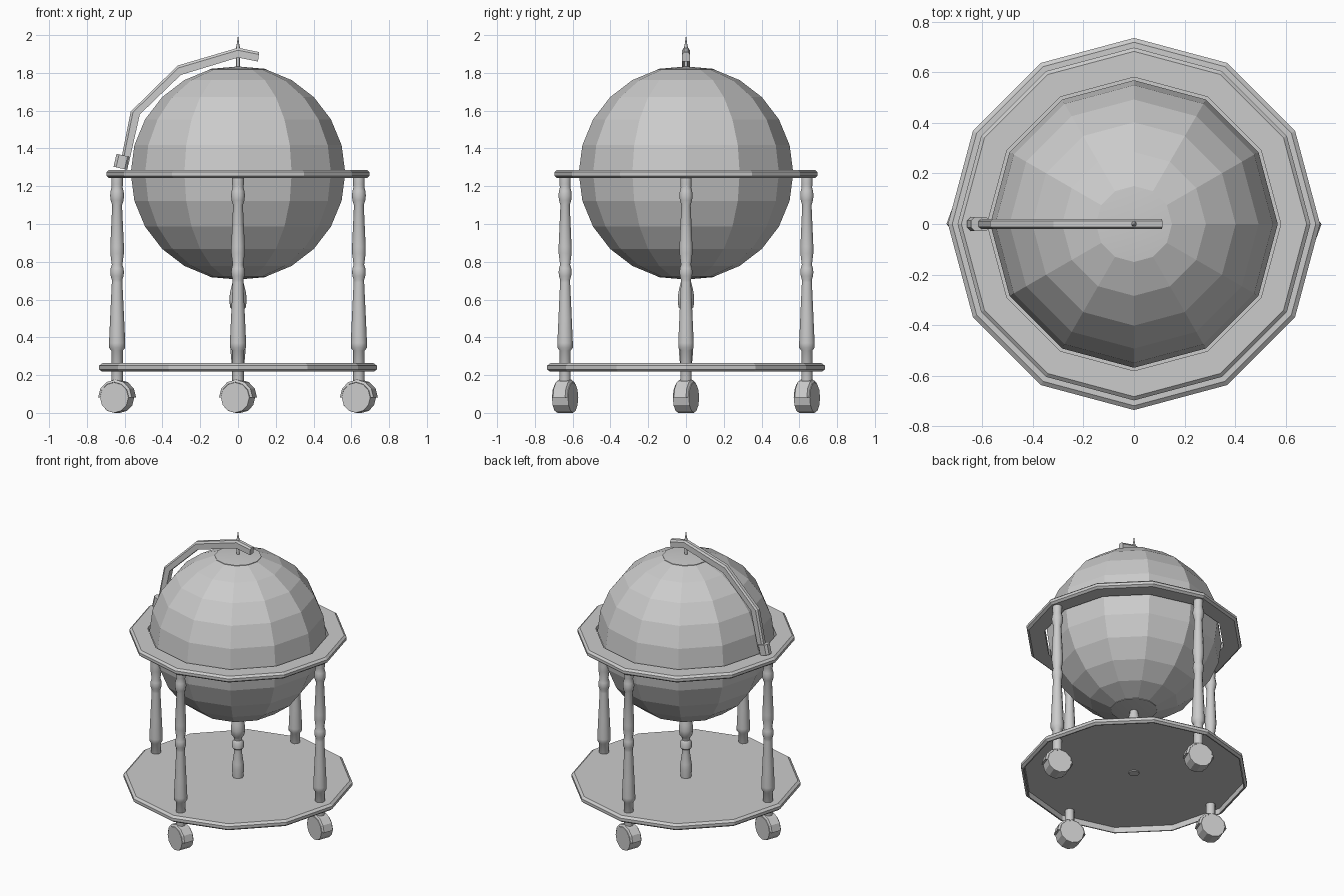
import bpy, bmesh, math
from mathutils import Matrix, Vector

if "Cube" in bpy.data.objects:
    bpy.data.objects.remove(bpy.data.objects["Cube"])


def finish(name, bm, matrix=Matrix(), smooth=0):
    bmesh.ops.remove_doubles(bm, verts=bm.verts, dist=1e-5)
    bmesh.ops.recalc_face_normals(bm, faces=bm.faces)
    bm.transform(matrix)
    mesh = bpy.data.meshes.new(name)
    bm.to_mesh(mesh)
    bm.free()
    ob = bpy.data.objects.new(name, mesh)
    bpy.context.collection.objects.link(ob)
    if smooth:
        bpy.ops.object.select_all(action='DESELECT')
        ob.select_set(True)
        bpy.context.view_layer.objects.active = ob
        bpy.ops.object.shade_smooth_by_angle(angle=math.radians(smooth))
    return ob


def lathe(name, profile, sides=12, matrix=Matrix(), closed=False, smooth=0):
    """Spin (radius, z) points around z."""
    bm = bmesh.new()
    rings = []
    for k in range(sides):
        a = 2 * math.pi * k / sides
        rings.append([bm.verts.new((r * math.cos(a), r * math.sin(a), z)) for r, z in profile])
    n = len(profile)
    for k in range(sides):
        p, q = rings[k], rings[(k + 1) % sides]
        for i in range(n if closed else n - 1):
            j = (i + 1) % n
            if profile[i][0] or profile[j][0]:
                bm.faces.new((p[i], q[i], q[j], p[j]))
    return finish(name, bm, matrix, smooth)


def loft(name, sections, matrix=Matrix()):
    """Skin a row of equal sized sections and cap both ends."""
    bm = bmesh.new()
    rows = [[bm.verts.new(p) for p in s] for s in sections]
    n = len(rows[0])
    for a, b in zip(rows, rows[1:]):
        for i in range(n):
            j = (i + 1) % n
            bm.faces.new((a[i], a[j], b[j], b[i]))
    bm.faces.new(rows[0])
    bm.faces.new(rows[-1])
    return finish(name, bm, matrix)


# Globe (open under its caps) and the polar caps
C, R = 1.27, 0.568
lathe("globe", [(R * math.cos(math.radians(t)), C + R * math.sin(math.radians(t)))
                for t in range(-75, 76, 15)])
for name, s in (("top_cap", 1), ("bottom_cap", -1)):
    lathe(name, [(0.14, C + s * 0.541), (0.15, C + s * 0.541), (0.15, C + s * 0.551),
                 (0.0, C + s * 0.564)], smooth=30)

# Horizon ring and base shelf (hollow underneath)
lathe("horizon_ring", [(0.58, 1.243), (0.682, 1.243), (0.697, 1.255), (0.697, 1.274),
                       (0.682, 1.287), (0.58, 1.287)], closed=True)
lathe("base_shelf", [(0, 0.257), (0.712, 0.257), (0.712, 0.218), (0.72, 0.218), (0.735, 0.23),
                     (0.735, 0.25), (0.718, 0.263), (0, 0.263)])

# Central spindle and pole pin
lathe("centre_spindle", [(0, 0.25), (0.034, 0.25), (0.034, 0.265), (0.04, 0.33),
                         (0.036, 0.36), (0.026, 0.43), (0.026, 0.46), (0.037, 0.47),
                         (0.037, 0.51), (0.026, 0.525), (0.028, 0.545), (0.042, 0.56),
                         (0.046, 0.6), (0.042, 0.64), (0.028, 0.695), (0.02, 0.73), (0, 0.73)],
      10, smooth=40)
lathe("pole_pin", [(0, 1.82), (0.01, 1.82), (0.01, 1.935), (0.006, 1.955), (0, 2.0)], 8, smooth=50)

# Turned legs with casters
leg_profile = [(0, 0.15), (0.031, 0.15), (0.031, 0.33), (0.043, 0.345), (0.043, 0.37),
               (0.037, 0.5), (0.028, 0.69), (0.028, 0.705), (0.034, 0.725), (0.036, 0.745),
               (0.034, 0.765), (0.028, 0.785), (0.036, 0.845), (0.036, 0.88), (0.026, 1.1),
               (0.034, 1.125), (0.037, 1.15), (0.034, 1.175), (0.029, 1.195), (0.031, 1.21),
               (0.031, 1.25), (0, 1.25)]
arc = [math.radians(180 * k / 6) for k in range(7)]
for name, x, y in (("front", 0, -0.64), ("back", 0, 0.64), ("left", -0.64, 0), ("right", 0.64, 0)):
    lathe(name + "_leg", leg_profile, 10, Matrix.Translation((x, y, 0)), smooth=50)
    hub = (Matrix.Translation((x, y, 0.081)) @ Matrix.Rotation(math.radians(-20), 4, 'Z'))
    # Wheel with its axle along y
    lathe(name + "_wheel", [(0, -0.045), (0.08, -0.045), (0.081, -0.042), (0.081, 0.042),
                            (0.08, 0.045), (0, 0.045)], 12,
          hub @ Matrix.Rotation(math.pi / 2, 4, 'X'))
    # Half-round hood over the wheel
    loft(name + "_caster_hood",
         [[(r * math.cos(a), w, r * math.sin(a))
           for r, w in ((0.082, -0.042), (0.095, -0.034), (0.095, 0.034), (0.082, 0.042))]
          for a in arc], hub)

# Meridian arm: outer and inner path points in the xz plane
outer = [(-0.625, 1.31), (-0.568, 1.595), (-0.319, 1.839), (0, 1.933), (0.112, 1.91)]
inner = [(-0.578, 1.32), (-0.52, 1.58), (-0.303, 1.789), (0, 1.881), (0.106, 1.86)]
sections = []
for o, i in zip(outer, inner):
    o, i = Vector((o[0], 0, o[1])), Vector((i[0], 0, i[1]))
    sections.append([o.lerp(i, t) + Vector((0, w, 0)) for t, w in
                     ((0, -0.011), (0.25, -0.02), (1, -0.02), (1, 0.02), (0.25, 0.02), (0, 0.011))])
loft("meridian_arm", sections)

# Clamp joining the arm to the ring
bm = bmesh.new()
bmesh.ops.create_cube(bm, size=1)
bm.transform(Matrix.Diagonal((0.074, 0.056, 0.07, 1)))
bmesh.ops.bevel(bm, geom=[e for e in bm.edges if abs(e.verts[0].co.z - e.verts[1].co.z) > 0.01],
                offset=0.014, segments=1, affect='EDGES')
finish("arm_clamp", bm, Matrix.Translation((-0.615, 0, 1.329)) @ Matrix.Rotation(math.radians(13), 4, 'Y'))
